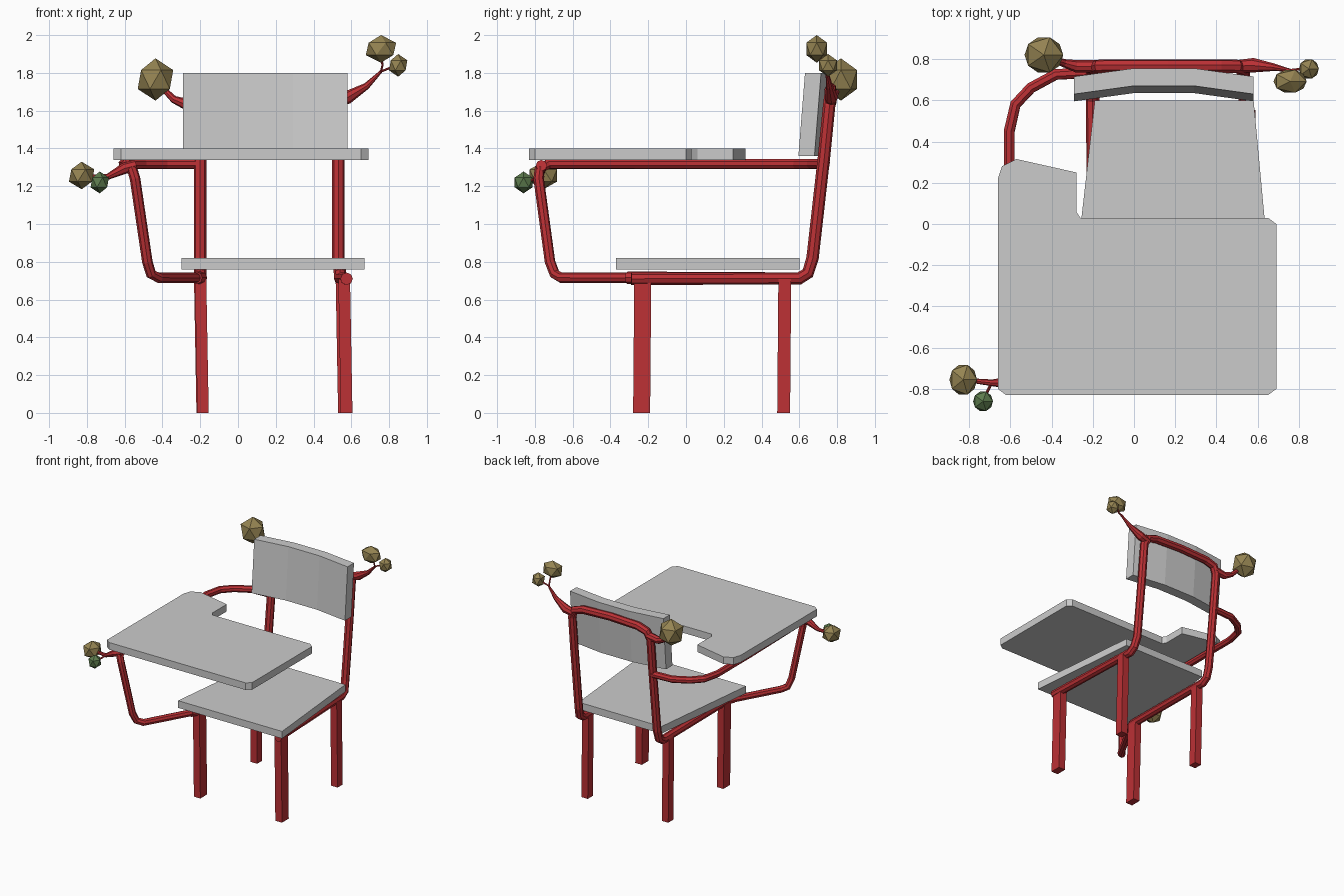
import bpy, bmesh
from mathutils import Vector

if "Cube" in bpy.data.objects:
    bpy.data.objects.remove(bpy.data.objects["Cube"])


def material(name, color):
    m = bpy.data.materials.new(name)
    m.diffuse_color = (*color, 1)
    m.use_nodes = True
    m.node_tree.nodes["Principled BSDF"].inputs["Base Color"].default_value = m.diffuse_color
    return m


RED = material("red_paint", (0.5, 0.03, 0.035))
OLIVE = material("olive_leaf", (0.30, 0.23, 0.085))
GREEN = material("green_leaf", (0.11, 0.20, 0.075))


def add_mesh(name, bm, mat=None):
    bmesh.ops.recalc_face_normals(bm, faces=bm.faces)
    me = bpy.data.meshes.new(name)
    bm.to_mesh(me)
    bm.free()
    if mat:
        me.materials.append(mat)
    ob = bpy.data.objects.new(name, me)
    bpy.context.collection.objects.link(ob)
    return ob


def prism(name, bottom, top, mat=None):
    """Solid between two matching outlines."""
    bm = bmesh.new()
    a = [bm.verts.new(p) for p in bottom]
    b = [bm.verts.new(p) for p in top]
    n = len(a)
    bm.faces.new(a)
    bm.faces.new(b)
    for i in range(n):
        j = (i + 1) % n
        bm.faces.new((a[i], a[j], b[j], b[i]))
    return add_mesh(name, bm, mat)


def slab(name, outline, z0, z1):
    return prism(name, [(x, y, z0) for x, y in outline],
                 [(x, y, z1) for x, y in outline])


def tube(name, points, radii):
    """Faceted tube along a path, converted to a mesh."""
    if not isinstance(radii, (list, tuple)):
        radii = [radii] * len(points)
    cu = bpy.data.curves.new(name, 'CURVE')
    cu.dimensions = '3D'
    cu.bevel_depth = 1.0
    cu.bevel_resolution = 2
    cu.use_fill_caps = True
    sp = cu.splines.new('POLY')
    sp.points.add(len(points) - 1)
    sp.use_smooth = False
    for p, co, r in zip(sp.points, points, radii):
        p.co = (*co, 1)
        p.radius = r
    tmp = bpy.data.objects.new(name, cu)
    bpy.context.collection.objects.link(tmp)
    bpy.context.view_layer.update()
    dg = bpy.context.evaluated_depsgraph_get()
    me = bpy.data.meshes.new_from_object(tmp.evaluated_get(dg))
    bpy.data.objects.remove(tmp)
    me.materials.clear()
    me.materials.append(RED)
    ob = bpy.data.objects.new(name, me)
    bpy.context.collection.objects.link(ob)


def leaf(name, center, size, mat):
    bm = bmesh.new()
    bmesh.ops.create_icosphere(bm, subdivisions=1, radius=1)
    for v in bm.verts:
        v.co = Vector(center) + v.co * Vector(size)
    add_mesh(name, bm, mat)


# Desk top with side arm
slab("desk_top", [(-0.66, -0.80), (-0.62, -0.83), (0.65, -0.83), (0.69, -0.80),
                  (0.69, 0.0), (0.65, 0.03), (-0.26, 0.03), (-0.28, 0.06),
                  (-0.28, 0.25), (-0.57, 0.315), (-0.64, 0.28), (-0.66, 0.22)],
     1.34, 1.40)

# Seat
slab("seat", [(-0.30, -0.37), (0.67, -0.37), (0.58, 0.60), (-0.19, 0.60)], 0.76, 0.82)

# Curved, tilted backrest
front = [(-0.29, 0.63), (0.0, 0.67), (0.29, 0.67), (0.58, 0.63)]
outline = front + [(x, y + 0.085) for x, y in reversed(front)]
prism("backrest", [(x, y - 0.035, 1.36) for x, y in outline],
      [(x, y, 1.80) for x, y in outline])

# Main frame: right rail, back hoop, left rail, desk support and arm
side = [(0.60, 0.712), (0.645, 0.74), (0.67, 0.82), (0.73, 1.35), (0.757, 1.62)]
path = [(0.575, -0.29, 0.71)]
path += [(0.53 + (0.01 if z < 0.8 else 0), y, z) for y, z in side]
path += [(0.50, 0.765, 1.68), (0.42, 0.765, 1.705), (0.165, 0.765, 1.715),
         (-0.09, 0.765, 1.705), (-0.17, 0.765, 1.68)]
path += [(-0.20, y, z) for y, z in reversed(side)]
path += [(-0.195, -0.25, 0.715), (-0.22, -0.31, 0.715)]
tube("seat_frame", path, 0.033)
tube("desk_arm", [(-0.195, -0.24, 0.715), (-0.23, -0.32, 0.715), (-0.42, -0.66, 0.715),
                  (-0.46, -0.695, 0.735), (-0.48, -0.72, 0.80), (-0.545, -0.78, 1.24),
                  (-0.56, -0.775, 1.29), (-0.59, -0.73, 1.318), (-0.605, 0.0, 1.318),
                  (-0.605, 0.45, 1.318), (-0.575, 0.58, 1.318), (-0.50, 0.66, 1.318),
                  (-0.38, 0.725, 1.318), (-0.20, 0.735, 1.318)], 0.028)

# Legs
for name, x, y, hx, hy in (("front_leg_right", 0.57, -0.232, 0.031, 0.045),
                           ("front_leg_left", -0.19, -0.232, 0.030, 0.045),
                           ("back_leg_right", 0.555, 0.52, 0.030, 0.034),
                           ("back_leg_left", -0.195, 0.52, 0.030, 0.034)):
    sq = [(-hx, -hy), (hx, -hy), (hx, hy), (-hx, hy)]
    prism(name, [(x + a + 0.005, y + b - 0.003, 0) for a, b in sq],
          [(x + a - 0.008, y + b + 0.003, 0.71) for a, b in sq], RED)

# Branches
tube("branch_top_right", [(0.50, 0.765, 1.65), (0.58, 0.77, 1.67), (0.68, 0.76, 1.73),
                          (0.76, 0.745, 1.81)], [0.03, 0.035, 0.018, 0.007])
tube("twig_top_right", [(0.755, 0.745, 1.80), (0.765, 0.72, 1.84), (0.755, 0.70, 1.92)], 0.006)
tube("twig_right_side", [(0.75, 0.745, 1.805), (0.84, 0.755, 1.84)], 0.006)
tube("branch_top_left", [(-0.18, 0.765, 1.65), (-0.28, 0.765, 1.635), (-0.34, 0.78, 1.66),
                         (-0.42, 0.81, 1.74)], [0.03, 0.03, 0.02, 0.012])
tube("branch_desk", [(-0.54, -0.765, 1.31), (-0.60, -0.77, 1.295), (-0.69, -0.77, 1.25),
                     (-0.81, -0.757, 1.25)], [0.03, 0.03, 0.016, 0.010])
tube("twig_desk", [(-0.69, -0.77, 1.25), (-0.73, -0.85, 1.22)], 0.007)

# Leaf clumps
leaf("leaf_top_right", (0.757, 0.692, 1.927), (0.09, 0.065, 0.073), OLIVE)
leaf("leaf_top_right_small", (0.848, 0.752, 1.84), (0.054, 0.055, 0.06), OLIVE)
leaf("leaf_top_left", (-0.437, 0.82, 1.765), (0.105, 0.10, 0.112), OLIVE)
leaf("leaf_desk", (-0.828, -0.755, 1.257), (0.075, 0.085, 0.073), OLIVE)
leaf("leaf_desk_green", (-0.732, -0.86, 1.22), (0.054, 0.055, 0.058), GREEN)
